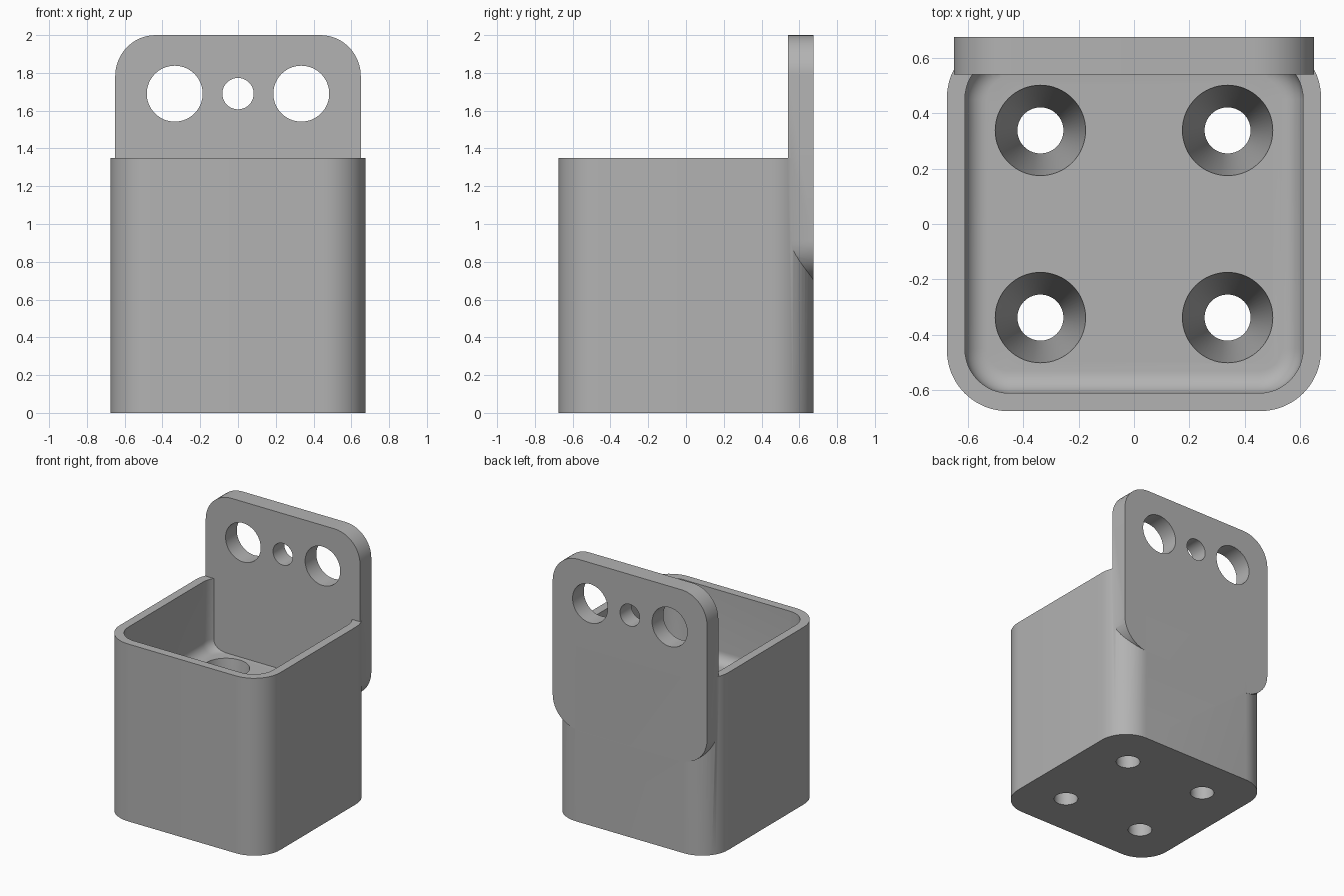
import bpy, bmesh, math

if "Cube" in bpy.data.objects:
    bpy.data.objects.remove(bpy.data.objects["Cube"])

HALF, RIM, FLOOR = 0.675, 1.35, 0.81

grey = bpy.data.materials.new("plain grey")
grey.diffuse_color = (0.45, 0.45, 0.45, 1)
grey.use_nodes = True
grey.node_tree.nodes["Principled BSDF"].inputs["Base Color"].default_value = grey.diffuse_color


def rounded_rect(hx, hy, r, n=12):
    """Counter-clockwise outline of a rounded rectangle."""
    pts = []
    for k, (sx, sy) in enumerate([(1, 1), (-1, 1), (-1, -1), (1, -1)]):
        for i in range(n + 1):
            a = math.pi / 2 * (k + i / n)
            pts.append((sx * (hx - r) + r * math.cos(a), sy * (hy - r) + r * math.sin(a)))
    return pts


def circle(r, n=64):
    return [(r * math.cos(2 * math.pi * i / n), r * math.sin(2 * math.pi * i / n)) for i in range(n)]


def loft(name, sections, place=lambda x, y, z: (x, y, z)):
    """Solid through a stack of (outline, height) sections."""
    bm = bmesh.new()
    rings = [[bm.verts.new(place(x, y, z)) for x, y in outline] for outline, z in sections]
    n = len(rings[0])
    for a, b in zip(rings, rings[1:]):
        for i in range(n):
            j = (i + 1) % n
            bm.faces.new((a[i], a[j], b[j], b[i]))
    bm.faces.new(rings[0][::-1])
    bm.faces.new(rings[-1])
    bmesh.ops.recalc_face_normals(bm, faces=bm.faces)
    me = bpy.data.meshes.new(name)
    bm.to_mesh(me)
    bm.free()
    me.materials.append(grey)
    ob = bpy.data.objects.new(name, me)
    bpy.context.collection.objects.link(ob)
    return ob


def combine(target, tool, operation):
    """Apply a boolean and discard the tool."""
    mod = target.modifiers.new(operation.lower(), 'BOOLEAN')
    mod.operation, mod.object, mod.solver = operation, tool, 'EXACT'
    bpy.context.view_layer.objects.active = target
    bpy.ops.object.modifier_apply(modifier=mod.name)
    bpy.data.objects.remove(tool)


# Square cup with rounded corners
holder = loft("mounting_cup", [(rounded_rect(HALF, HALF, 0.22), z) for z in (0, RIM)])

# Cavity with a filleted floor
fillet = 0.08
sections = []
for i in range(9):
    a = math.pi / 2 * i / 8
    inset = fillet * (1 - math.sin(a))
    sections.append((rounded_rect(0.61 - inset, 0.61 - inset, 0.16 - inset),
                     FLOOR + fillet * (1 - math.cos(a))))
sections.append((rounded_rect(0.61, 0.61, 0.16), RIM + 0.2))
combine(holder, loft("cavity", sections), 'DIFFERENCE')

# Upright back plate, merged into the back wall
upright = lambda x, y, z: (x, z, y + 1.35)
plate = loft("back_plate", [(rounded_rect(0.65, 0.65, 0.215), y) for y in (0.54, HALF)], upright)
combine(holder, plate, 'UNION')

# Three holes through the plate
for x, r in ((-0.335, 0.148), (0, 0.083), (0.335, 0.148)):
    drill = loft("plate_hole", [(circle(r), y) for y in (0.4, 0.8)],
                 lambda u, v, w, x=x: (x + u, w, 1.69 + v))
    combine(holder, drill, 'DIFFERENCE')

# Four tapered holes through the floor
for sx in (-1, 1):
    for sy in (-1, 1):
        drill = loft("floor_hole",
                     [(circle(0.083), -0.1), (circle(0.083), 0.04),
                      (circle(0.163), FLOOR), (circle(0.163), FLOOR + 0.1)],
                     lambda u, v, w, sx=sx, sy=sy: (0.3375 * sx + u, 0.3375 * sy + v, w))
        combine(holder, drill, 'DIFFERENCE')

bpy.ops.object.select_all(action='DESELECT')
holder.select_set(True)
bpy.context.view_layer.objects.active = holder
bpy.ops.object.shade_smooth_by_angle(angle=math.radians(30))
